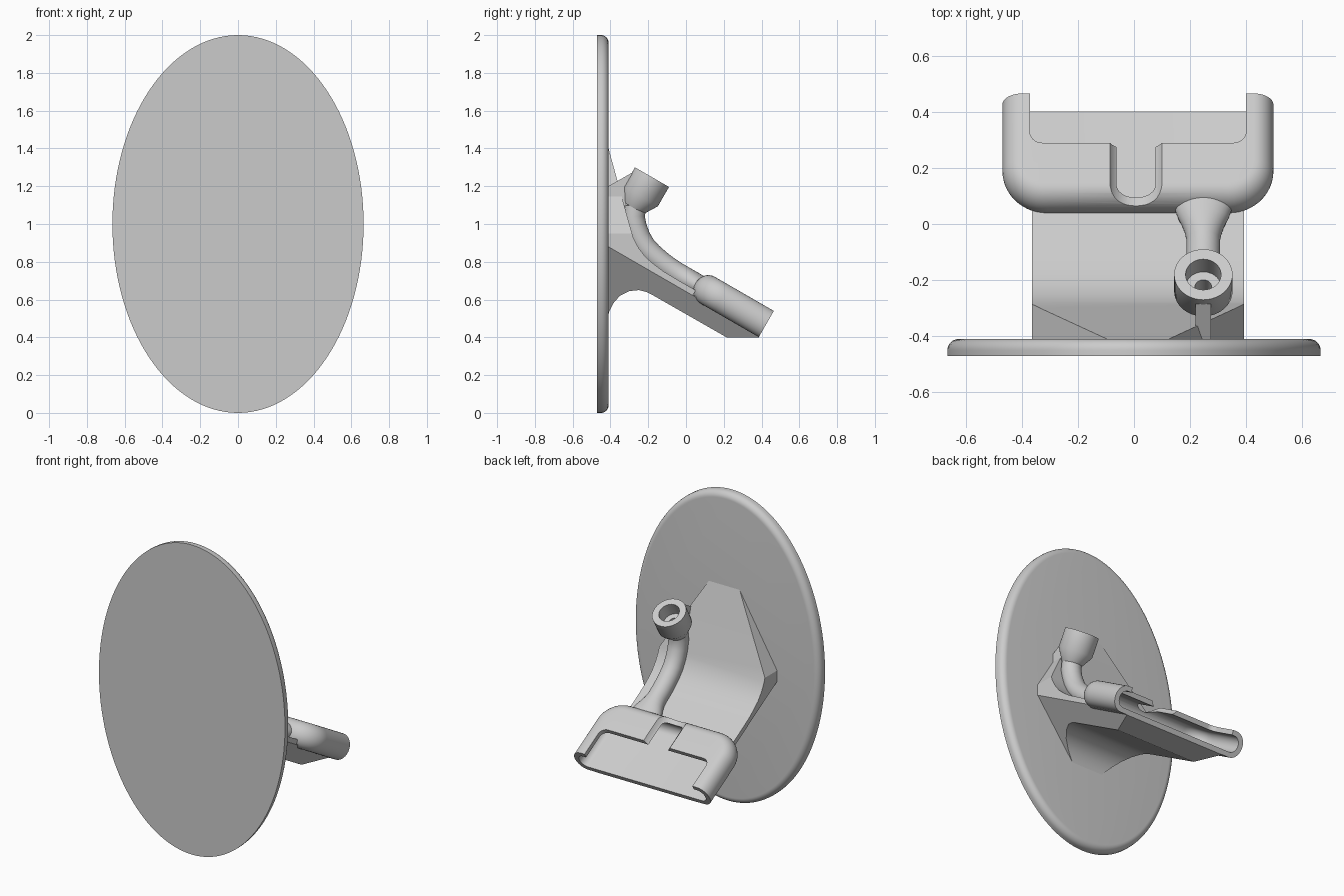
import bpy, bmesh, math
from mathutils import Vector

if "Cube" in bpy.data.objects:
    bpy.data.objects.remove(bpy.data.objects["Cube"])

CX = 0.014                      # centre line of the bracket
C30, S30 = math.cos(math.radians(30)), 0.5

grey = bpy.data.materials.new("light_grey")
grey.diffuse_color = (0.6, 0.6, 0.6, 1)
grey.use_nodes = True
grey.node_tree.nodes["Principled BSDF"].inputs["Base Color"].default_value = grey.diffuse_color


def P(x, s, n):
    """Point in the tilted tray frame: s runs down the slope, n stands off it."""
    return Vector((x, s * C30 + n * S30, -s * S30 + n * C30))


def loft(name, rings, caps=True, loop=False):
    """Skin a list of equal rings of points into a mesh object."""
    bm = bmesh.new()
    vs = [[bm.verts.new(p) for p in r] for r in rings]
    m = len(vs[0])
    pairs = list(zip(vs, vs[1:]))
    if loop:
        pairs.append((vs[-1], vs[0]))
    for a, b in pairs:
        for i in range(m):
            j = (i + 1) % m
            bm.faces.new((a[i], a[j], b[j], b[i]))
    if caps and not loop:
        bm.faces.new(vs[0])
        bm.faces.new(vs[-1])
    bmesh.ops.recalc_face_normals(bm, faces=bm.faces)
    me = bpy.data.meshes.new(name)
    bm.to_mesh(me)
    bm.free()
    ob = bpy.data.objects.new(name, me)
    bpy.context.collection.objects.link(ob)
    me.materials.append(grey)
    return ob


def cut(ob, cutter):
    """Subtract a cutter and remove it."""
    mod = ob.modifiers.new("cut", 'BOOLEAN')
    mod.operation, mod.solver, mod.object = 'DIFFERENCE', 'EXACT', cutter
    bpy.context.view_layer.objects.active = ob
    bpy.ops.object.modifier_apply(modifier=mod.name)
    bpy.data.objects.remove(cutter)


def smooth(ob, angle=32):
    bpy.ops.object.select_all(action='DESELECT')
    ob.select_set(True)
    bpy.context.view_layer.objects.active = ob
    bpy.ops.object.shade_smooth_by_angle(angle=math.radians(angle))


# Oval backplate with a rounded rear rim
def oval(y, inset):
    return [(math.cos(a) * (0.665 - inset), y, 1 + math.sin(a) * (1 - inset))
            for a in (2 * math.pi * i / 128 for i in range(128))]

rim = [oval(-0.47, 0)]
for i in range(9):
    a = math.pi / 2 * i / 8
    rim.append(oval(-0.45 + 0.04 * math.sin(a), 0.04 * (1 - math.cos(a))))
smooth(loft("oval_plate", rim))

# Sloping support arm: side profile extruded across x
top = [(-0.42, 1.436), (-0.30, 1.0), (-0.278, 0.925), (-0.25, 0.872),
       (-0.215, 0.826), (-0.17, 0.787), (-0.12, 0.75), (-0.02, 0.69)]
tail = [P(0, s, n)[1:] for s, n in ((-0.28, 0.588), (-0.28, 0.56), (0.13, 0.56))]
under = [(0.385, 0.40), (0.215, 0.40), (-0.17, 0.62), (-0.21, 0.64), (-0.25, 0.65),
         (-0.30, 0.645), (-0.35, 0.62), (-0.385, 0.58), (-0.405, 0.54), (-0.42, 0.49)]
profile = top + tail + under
arm = loft("support_arm", [[(CX + k * 0.378, y, z) for y, z in profile] for k in (-1, 1)])
for k in (-1, 1):
    # lower bevel follows the slope, upper bevel tapers toward the plate
    low = ((0.45, 0.64), (0.071, 0.2), (0.7, 0.2), (0.7, 0.64))
    cut(arm, loft("cutter", [[P(CX + k * x, s, n) for x, n in low] for s in (-1.3, 0.7)]))
    high = ((0.4376, 0.85), (0.05, 1.5), (0.7, 1.5), (0.7, 0.85))
    cut(arm, loft("cutter", [[(CX + k * x, y, z) for x, z in high] for y in (-0.6, -0.1)]))
smooth(arm, 25)


# Tray: rounded shell, open at its lower end
def tray_ring(half, back, front, radius, n):
    pts = [P(CX + half, front, n)]
    for corner in (0, 1):
        cx = (half - radius) * (1 - 2 * corner)
        for i in range(13):
            a = math.pi / 2 * (corner + i / 12)
            pts.append(P(CX + cx + radius * math.cos(a),
                         back + radius - radius * math.sin(a), n))
    pts.append(P(CX - half, front, n))
    return pts


def tray_body(name, half, back, front, radius, depth, bulge):
    rings = []
    for i in range(17):
        a = math.pi * (i / 16 - 0.5)
        d = bulge * (1 - math.cos(a))
        rings.append(tray_ring(half - d, back + d, front, radius - d,
                               0.62 + depth * math.sin(a)))
    return loft(name, rings)


tray = tray_body("tray", 0.483, -0.30, 0.133, 0.16, 0.08, 0.07)
cut(tray, tray_body("cutter", 0.451, -0.268, 0.3, 0.128, 0.05, 0.045))
# window in the tray lid
cut(tray, loft("cutter", [tray_ring(0.385, -0.07, 0.3, 0.045, n) for n in (0.62, 0.9)]))
# rounded notch through the lid and rear wall
notch = [[P(0.007 + 0.105 * math.cos(a), s, 0.748 + 0.105 * math.sin(a))
          for a in (2 * math.pi * i / 40 for i in range(40))] for s in (-0.5, 0.0)]
cut(tray, loft("cutter", notch))
smooth(tray)

# Curved pipe running down the arm and flaring into the tray
TX = 0.247
path = [(-0.27, 1.092), (-0.278, 1.04), (-0.268, 0.985), (-0.248, 0.93),
        (-0.22, 0.882), (-0.185, 0.843), (-0.14, 0.803), (-0.10, 0.772)]
path += [tuple(P(0, s, 0.615)[1:]) for s in (-0.42, -0.39, -0.36, -0.33, -0.30, -0.28)]
widths = [0.06] * 8 + [0.06, 0.066, 0.076, 0.09, 0.1, 0.102]
rings = []
for i, (y, z) in enumerate(path):
    a, b = path[max(i - 1, 0)], path[min(i + 1, len(path) - 1)]
    t = Vector((0, b[0] - a[0], b[1] - a[1])).normalized()
    nrm = Vector((0, -t.z, t.y))
    rings.append([Vector((TX, y, z)) + Vector((widths[i] * math.cos(u), 0, 0))
                  + nrm * 0.06 * math.sin(u)
                  for u in (2 * math.pi * k / 32 for k in range(32))])
smooth(loft("curved_pipe", rings), 40)

# Socket cup: turned profile with a stepped bore
turn = [(0.001, -0.165), (0.03, -0.165), (0.03, -0.09), (0.063, -0.09), (0.063, 0),
        (0.104, 0), (0.104, -0.118), (0.06, -0.19), (0.001, -0.19)]
axis = Vector((0, S30, C30))
side = Vector((0, C30, -S30))
mouth = Vector((TX, -0.18, 1.248))
cup = loft("socket_cup", [[mouth + axis * t + side * r * math.sin(u)
                           + Vector((r * math.cos(u), 0, 0))
                           for u in (2 * math.pi * k / 48 for k in range(48))]
                          for r, t in turn])
smooth(cup)

# Thin web tying the cup to the plate
web = [(-0.42, 1.195), (-0.285, 1.272), (-0.30, 1.2), (-0.26, 1.1), (-0.28, 0.95), (-0.42, 0.95)]
loft("cup_web", [[(TX + k * 0.028, y, z) for y, z in web] for k in (-1, 1)])
